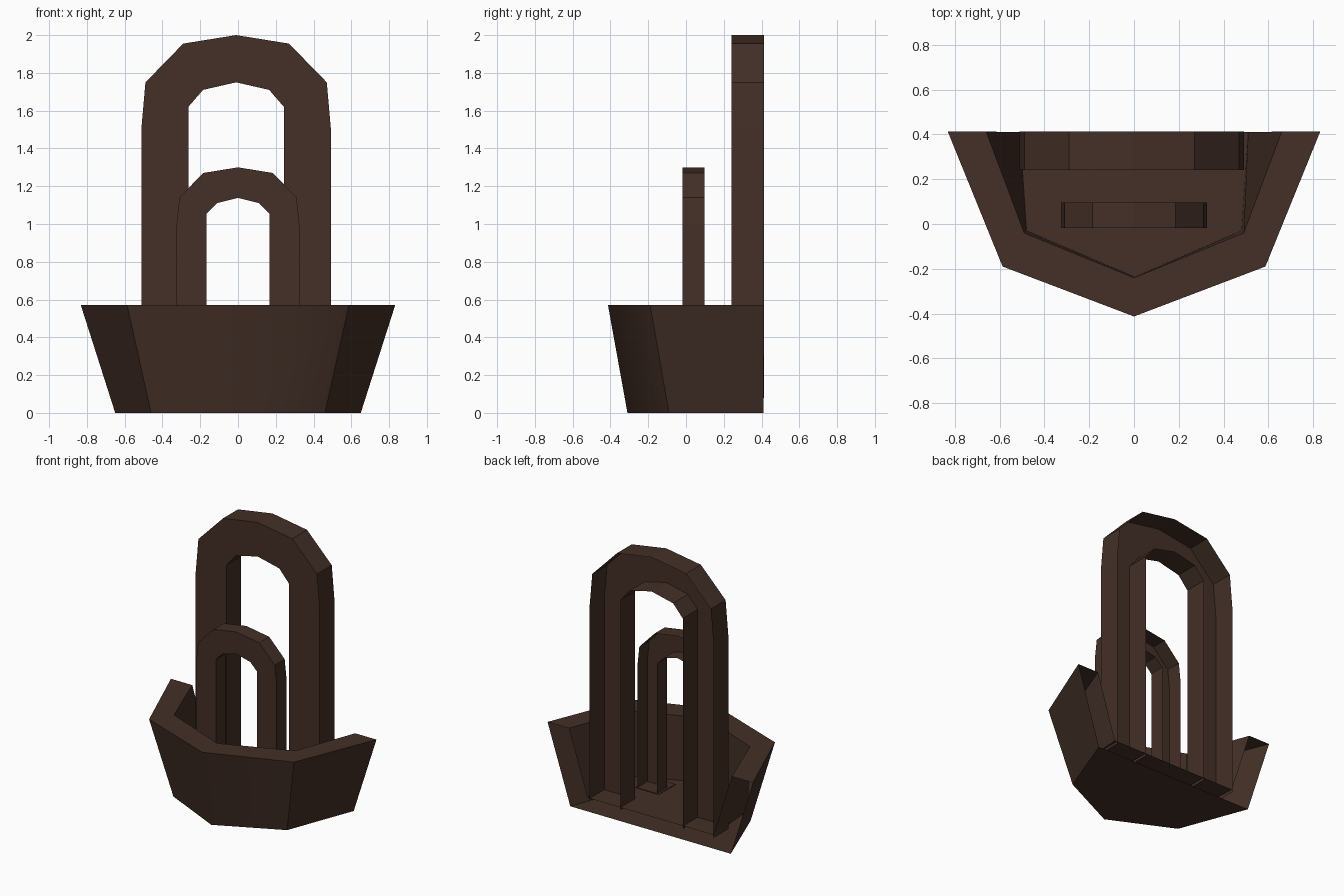
import bpy, bmesh

if "Cube" in bpy.data.objects:
    bpy.data.objects.remove(bpy.data.objects["Cube"])

wood = bpy.data.materials.new("dark brown")
wood.diffuse_color = (0.056, 0.029, 0.020, 1)
wood.use_nodes = True
wood.node_tree.nodes["Principled BSDF"].inputs["Base Color"].default_value = wood.diffuse_color


def finish(bm, name):
    me = bpy.data.meshes.new(name)
    bm.to_mesh(me)
    bm.free()
    me.materials.append(wood)
    ob = bpy.data.objects.new(name, me)
    bpy.context.collection.objects.link(ob)
    return ob


def mirrored(half):
    """Half profile (outside to centre) -> full profile."""
    return half + [(-x, v) for x, v in reversed(half[:-1])]


# Trough: hollow double wall, open at the back, softly rounded front
def trough():
    bm = bmesh.new()
    rings = [
        (0.00, [(-0.65, 0.41), (-0.46, -0.09), (0, -0.31)]),     # outer base
        (0.57, [(-0.832, 0.413), (-0.587, -0.19), (0, -0.413)]),  # outer rim
        (0.57, [(-0.66, 0.413), (-0.49, -0.04), (0, -0.24)]),    # inner rim
        (0.10, [(-0.51, 0.41), (-0.48, -0.03), (0, -0.235)]),    # floor
    ]
    loops = [[bm.verts.new((x, y, z)) for x, y in mirrored(h)] for z, h in rings]
    for k, (a, b) in enumerate(zip(loops, loops[1:])):
        for i in range(len(a) - 1):
            f = bm.faces.new((a[i], a[i + 1], b[i + 1], b[i]))
            f.smooth = k == 0 and i in (1, 2)
    bm.faces.new(loops[0][::-1])
    bm.faces.new(loops[-1])
    # only the front tip edge of the outer wall stays soft
    tip = {loops[0][2], loops[1][2]}
    for e in bm.edges:
        e.smooth = set(e.verts) == tip
    finish(bm, "trough")


# Arch: faceted band from matching outer and inner half profiles, hollow behind
def arch(name, cx, y0, y1, outer, inner):
    bm = bmesh.new()
    sides = [[[bm.verts.new((cx + x, y, z)) for x, z in mirrored(p)]
              for p in (outer, inner)] for y in (y0, y1)]
    (fo, fi), (bo, bi) = sides
    for a, b in ((fi, fo), (bi, fi), (fo, bo)):
        for i in range(len(a) - 1):
            bm.faces.new((a[i], a[i + 1], b[i + 1], b[i]))
    finish(bm, name)


# Thin foot plate around each leg of the small arch
def foot(name, s):
    bm = bmesh.new()
    bmesh.ops.create_cube(bm, size=1)
    for v in bm.verts:
        v.co = (s * 0.245 + v.co.x * 0.19, 0.005 + v.co.y * 0.19, 0.101 + v.co.z * 0.008)
    finish(bm, name)


trough()
arch("tall_back_arch", -0.01, 0.242, 0.413,
     [(-0.502, 0.08), (-0.502, 1.5), (-0.48, 1.75), (-0.28, 1.955), (0, 2.0)],
     [(-0.253, 0.08), (-0.253, 1.4), (-0.253, 1.62), (-0.175, 1.71), (0, 1.75)])
arch("small_front_arch", 0, -0.018, 0.097,
     [(-0.325, 0.08), (-0.325, 1.0), (-0.31, 1.14), (-0.185, 1.27), (0, 1.3)],
     [(-0.166, 0.08), (-0.166, 0.95), (-0.166, 1.055), (-0.112, 1.11), (0, 1.138)])
for name, s in (("left_foot", -1), ("right_foot", 1)):
    foot(name, s)
